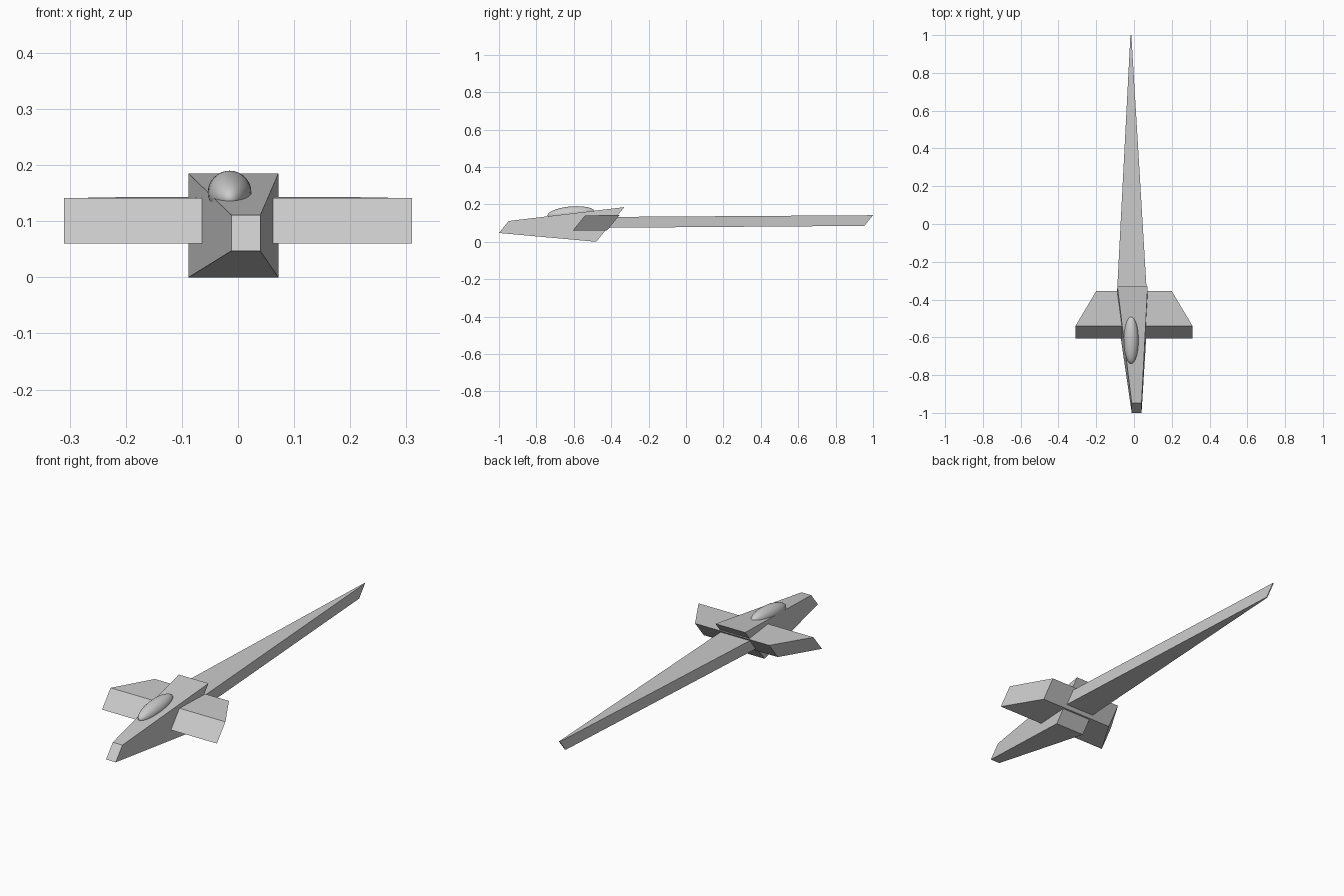
import bpy, bmesh
from mathutils import Matrix

if "Cube" in bpy.data.objects:
    bpy.data.objects.remove(bpy.data.objects["Cube"])

LEAN = 0.81  # every cross-section leans back by this much per unit of height


def shear(x, y, z, z_ref=0.0):
    return (x, y + LEAN * (z - z_ref), z)


def tapered_block(name, front, back):
    """Six-sided block between two leaning rectangles (y at z=0, x1, x2, z1, z2)."""
    bm = bmesh.new()
    rings = []
    for y, x1, x2, z1, z2 in (front, back):
        corners = ((x1, z1), (x2, z1), (x2, z2), (x1, z2))
        rings.append([bm.verts.new(shear(x, y, z)) for x, z in corners])
    a, b = rings
    bm.faces.new(a)
    bm.faces.new(b[::-1])
    for i in range(4):
        j = (i + 1) % 4
        bm.faces.new((a[j], a[i], b[i], b[j]))
    bmesh.ops.recalc_face_normals(bm, faces=bm.faces)
    return finish(name, bm)


def finish(name, bm):
    mesh = bpy.data.meshes.new(name)
    bm.to_mesh(mesh)
    bm.free()
    obj = bpy.data.objects.new(name, mesh)
    bpy.context.collection.objects.link(obj)
    return obj


# fuselage: small nose widening to the rear
tapered_block("fuselage", (-1.038, -0.012, 0.04, 0.047, 0.111),
              (-0.48, -0.088, 0.072, 0.0, 0.185))

# wing slab running through the fuselage
tapered_block("wing", (-0.654, -0.31, 0.31, 0.06, 0.141),
              (-0.471, -0.2, 0.2, 0.06, 0.143))

# long tail boom tapering to a thin edge
tapered_block("tail_boom", (-0.475, -0.09, 0.068, 0.075, 0.133),
              (0.885, -0.019, -0.014, 0.085, 0.142))

# canopy: stretched sphere leaning like the hull
bm = bmesh.new()
bmesh.ops.create_uvsphere(bm, u_segments=32, v_segments=16, radius=1.0)
bmesh.ops.transform(bm, matrix=Matrix.Diagonal((0.039, 0.121, 0.039, 1)), verts=bm.verts)
for v in bm.verts:
    v.co = shear(v.co.x - 0.015, v.co.y - 0.615, v.co.z + 0.151, 0.151)
for f in bm.faces:
    f.smooth = True
finish("canopy", bm)
